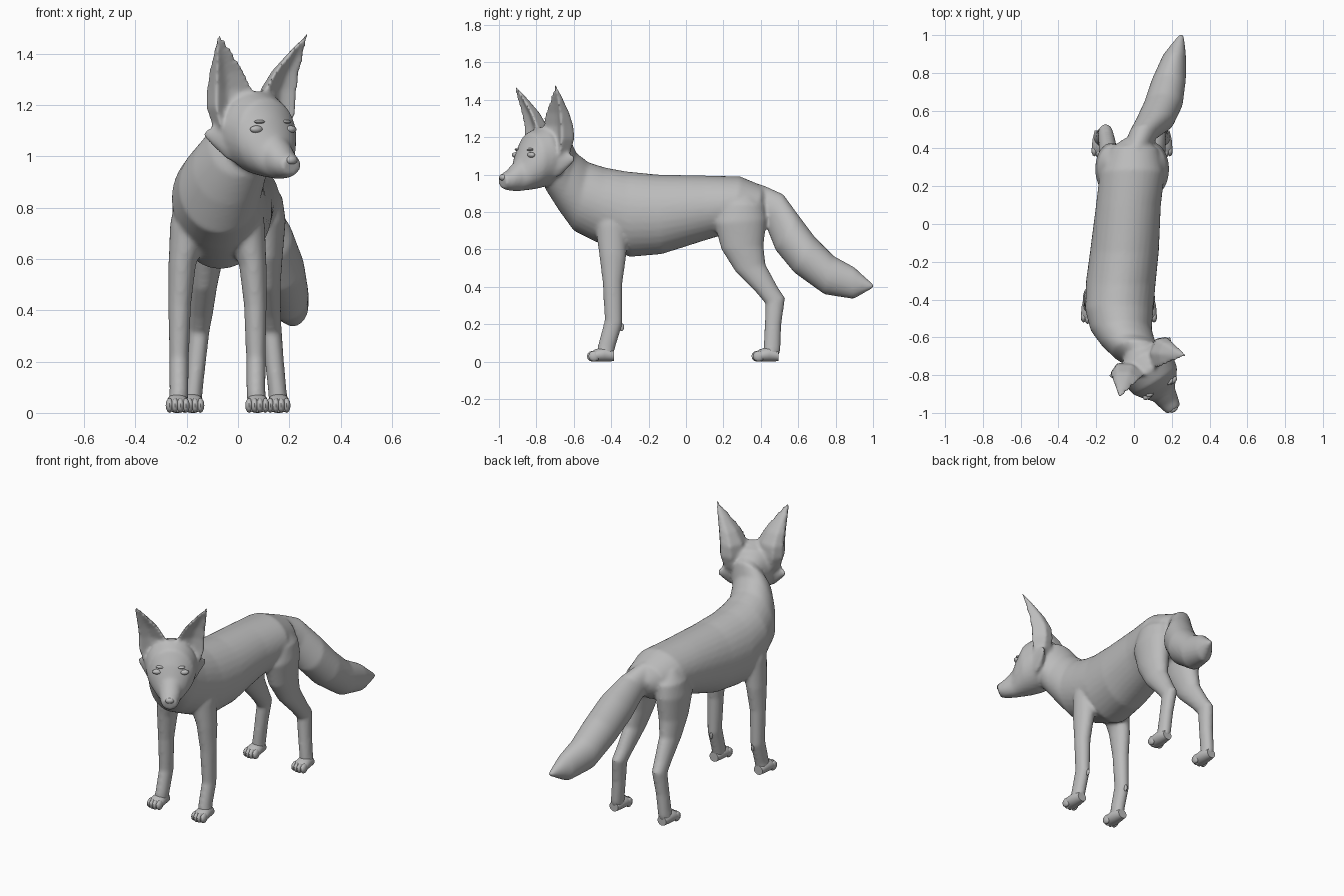
import bpy
import bmesh
from math import cos, sin, pi, radians
from mathutils import Matrix, Vector

default_cube = bpy.data.objects.get("Cube")
if default_cube:
    bpy.data.objects.remove(default_cube, do_unlink=True)

# Single grey material
grey = bpy.data.materials.new("plain_grey")
grey.use_nodes = True
grey_colour = (0.5, 0.5, 0.5, 1)
grey.diffuse_color = grey_colour
grey.node_tree.nodes["Principled BSDF"].inputs["Base Color"].default_value = grey_colour

# Places the turned head, whose own front is -y
head_frame = Matrix.Translation((0.10, -0.81, 0)) @ Matrix.Rotation(radians(32.5), 4, "Z")


def finish(name, bm, frame=None):
    """Turn a bmesh into a smooth-shaded object."""
    if frame is not None:
        bmesh.ops.transform(bm, matrix=frame, verts=bm.verts)
    bmesh.ops.recalc_face_normals(bm, faces=bm.faces)
    mesh = bpy.data.meshes.new(name)
    bm.to_mesh(mesh)
    bm.free()
    mesh.materials.append(grey)
    part = bpy.data.objects.new(name, mesh)
    bpy.context.collection.objects.link(part)
    bpy.ops.object.select_all(action="DESELECT")
    part.select_set(True)
    bpy.context.view_layer.objects.active = part
    bpy.ops.object.shade_smooth_by_angle(angle=radians(50))
    return part


def skin(name, rings, frame=None):
    """Bridge equal rings of points and cap both ends."""
    bm = bmesh.new()
    loops = [[bm.verts.new(point) for point in ring] for ring in rings]
    count = len(loops[0])
    for low, high in zip(loops, loops[1:]):
        for i in range(count):
            j = (i + 1) % count
            bm.faces.new((low[i], low[j], high[j], high[i]))
    bm.faces.new(loops[0])
    bm.faces.new(loops[-1])
    return finish(name, bm, frame)


def loft(name, rows, frame=None, sides=32, mirror=1, middle=0):
    """Oval sections: x, first edge (y, z), second edge (y, z), half width."""
    rings = []
    for x, ya, za, yb, zb, half in rows:
        centre = Vector((middle + mirror * x, (ya + yb) / 2, (za + zb) / 2))
        across = Vector((half, 0, 0))
        along = Vector((0, (ya - yb) / 2, (za - zb) / 2))
        turns = [2 * pi * i / sides for i in range(sides)]
        rings.append([centre + across * cos(t) + along * sin(t) for t in turns])
    return skin(name, rings, frame)


def blob(name, centre, radii, frame=None):
    """Small ellipsoid."""
    bm = bmesh.new()
    bmesh.ops.create_uvsphere(bm, u_segments=10, v_segments=6, radius=1)
    place = Matrix.Translation(centre) @ Matrix.Diagonal((*radii, 1))
    return finish(name, bm, place if frame is None else frame @ place)


# Trunk and neck
trunk = loft("body", [
    (0, .46, .87, .43, .76, .06),
    (0, .41, .94, .37, .71, .135),
    (-.01, .29, .99, .24, .69, .172),
    (-.03, .10, .995, .09, .645, .172),
    (-.05, -.15, 1.0, -.13, .575, .182),
    (-.07, -.32, 1.017, -.30, .56, .185),
    (-.078, -.43, 1.037, -.48, .64, .18),
    (-.068, -.52, 1.065, -.60, .70, .162),
    (-.03, -.585, 1.115, -.68, .81, .145),
    (.02, -.615, 1.18, -.75, .92, .133),
    (.055, -.67, 1.20, -.77, .98, .095),
])
blended = [trunk]

# Tail with a pointed brush
blended.append(loft("tail", [
    (0, .28, .97, .30, .80, .04),
    (.01, .41, .945, .37, .77, .065),
    (.05, .52, .895, .43, .72, .078),
    (.11, .60, .785, .48, .595, .102),
    (.155, .69, .665, .58, .475, .103),
    (.185, .79, .565, .74, .36, .09),
    (.215, .90, .505, .895, .335, .06),
    (.25, 1.005, .41, .995, .39, .014),
]))

# Skull, brow and muzzle
blended.append(loft("head", [
    (0, .18, 1.18, .16, 1.0, .07),
    (0, .13, 1.23, .10, .96, .135),
    (0, .04, 1.257, .04, .93, .15),
    (0, -.03, 1.225, -.02, .92, .136),
    (0, -.075, 1.15, -.07, .915, .102),
    (0, -.105, 1.08, -.11, .91, .068),
    (0, -.165, 1.025, -.165, .915, .054),
    (0, -.21, 1.0, -.20, .925, .042),
], head_frame))
blob("nose", (0, -.203, .985), (.026, .015, .017), head_frame)

FRONT_LEG = [
    (.08, -.50, .88, -.32, .90, .075),
    (.11, -.485, .72, -.31, .74, .075),
    (.138, -.465, .58, -.32, .56, .053),
    (.147, -.445, .42, -.34, .42, .044),
    (.15, -.435, .22, -.34, .20, .038),
    (.15, -.47, .09, -.38, .07, .037),
    (.155, -.48, .03, -.39, .02, .038),
]
HIND_LEG = [
    (.07, .25, .93, .37, .90, .065),
    (.10, .18, .84, .42, .84, .083),
    (.11, .15, .74, .43, .76, .086),
    (.115, .19, .60, .415, .62, .069),
    (.123, .265, .48, .425, .52, .053),
    (.133, .375, .37, .49, .40, .045),
    (.14, .425, .31, .53, .34, .040),
    (.153, .42, .18, .51, .20, .037),
    (.165, .415, .08, .505, .06, .036),
    (.168, .415, .03, .49, .02, .038),
]


def paw(name, x, heel):
    """Flat pad and four rounded toes pointing to the front."""
    loft(name, [
        (x, heel, .06, heel, .003, .030),
        (x, heel - .05, .080, heel - .05, 0, .042),
        (x, heel - .10, .066, heel - .10, 0, .046),
        (x, heel - .125, .05, heel - .125, .003, .040),
    ])
    for toe in range(4):
        offset = toe - 1.5
        reach = heel - .118 + .008 * abs(offset)
        blob(f"{name}_toe_{toe + 1}", (x + offset * .021, reach, .029), (.016, .031, .029))


for side, sign in (("left", 1), ("right", -1)):
    # Legs and paws
    blended.append(loft(f"{side}_front_leg", FRONT_LEG, mirror=sign, middle=-.08))
    blended.append(loft(f"{side}_hind_leg", HIND_LEG, mirror=sign, middle=-.01))
    paw(f"{side}_front_paw", -.08 + sign * .155, -.385)
    paw(f"{side}_hind_paw", -.01 + sign * .168, .495)
    blob(f"{side}_dewclaw", (-.08 + sign * .145, -.345, .185), (.008, .014, .022))

    # Hollow ears: inner edge, back, outer edge, then the hollow
    outline = [(.02, .03), (.05, .12), (.12, .165), (.178, .14), (.188, .05), (.12, .07)]
    root, tip = Vector((.07, .07)), Vector((.212, -.005))
    rings = []
    for height, anchor, size in (
        (1.06, root, .55), (1.12, root, .82), (1.19, tip, 1), (1.26, tip, .96),
        (1.33, tip, .75), (1.40, tip, .44), (1.48, tip, .06),
    ):
        points = [anchor.lerp(Vector(p), size) for p in outline]
        rings.append([(sign * p.x, p.y, height) for p in points])
    blended.append(skin(f"{side}_ear", rings, head_frame))

    # Cheek tuft, narrowing outward and back
    rings = []
    for out, back, height, size in ((.07, .02, 1.06, .11), (.13, .07, 1.07, .08), (.192, .13, 1.085, .014)):
        turns = [2 * pi * i / 8 for i in range(8)]
        rings.append([(sign * out, back + size * .6 * cos(t), height + size * sin(t)) for t in turns])
    blended.append(skin(f"{side}_cheek_tuft", rings, head_frame))

    # Eye and brow ridge
    blob(f"{side}_eye", (sign * .077, -.070, 1.105), (.029, .018, .015), head_frame)
    blob(f"{side}_brow", (sign * .060, -.066, 1.134), (.024, .016, .008), head_frame)

# Flow the trunk, head, ears, legs and tail into one continuous skin
bpy.ops.object.select_all(action="DESELECT")
for part in blended:
    part.select_set(True)
bpy.context.view_layer.objects.active = trunk
bpy.ops.object.join()
remesh = trunk.modifiers.new("blend", "REMESH")
remesh.mode = "VOXEL"
remesh.voxel_size = 0.01
remesh.use_smooth_shade = True
soften = trunk.modifiers.new("soften", "SMOOTH")
soften.factor = 0.5
soften.iterations = 7
